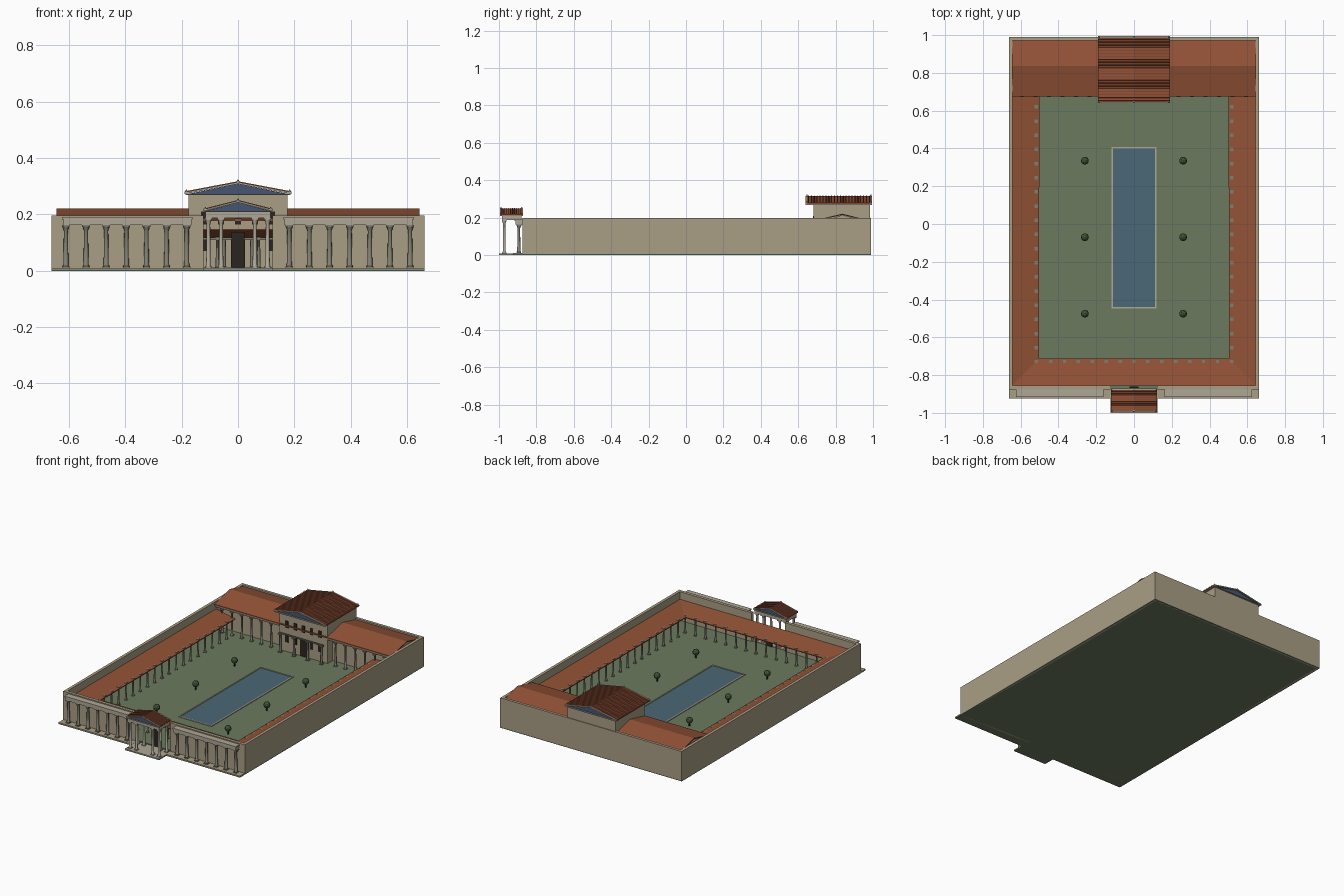
import bpy, bmesh, math
from mathutils import Vector

if "Cube" in bpy.data.objects:
    bpy.data.objects.remove(bpy.data.objects["Cube"])


def mat(name, c):
    m = bpy.data.materials.new(name)
    m.diffuse_color = (*c, 1)
    m.use_nodes = True
    m.node_tree.nodes["Principled BSDF"].inputs["Base Color"].default_value = m.diffuse_color
    return m


STONE = mat("stone", (0.40, 0.345, 0.235))
PALE = mat("pale_stone", (0.43, 0.39, 0.31))
SHADE = mat("weathered_stone", (0.22, 0.21, 0.16))
TILE = mat("terracotta", (0.29, 0.085, 0.037))
RIB = mat("dark_tile", (0.24, 0.065, 0.032))
BLUE = mat("blue_paint", (0.058, 0.09, 0.165))
GRASS = mat("grass", (0.15, 0.195, 0.115))
WATER = mat("water", (0.07, 0.14, 0.18))
DARK = mat("dark_wood", (0.025, 0.018, 0.014))
LEAF = mat("leaves", (0.05, 0.085, 0.035))


def finish(name, bm, m, smooth=False):
    bmesh.ops.recalc_face_normals(bm, faces=bm.faces)
    me = bpy.data.meshes.new(name)
    bm.to_mesh(me)
    bm.free()
    me.materials.append(m)
    ob = bpy.data.objects.new(name, me)
    bpy.context.collection.objects.link(ob)
    if smooth:
        bpy.context.view_layer.objects.active = ob
        bpy.ops.object.select_all(action='DESELECT')
        ob.select_set(True)
        bpy.ops.object.shade_smooth_by_angle(angle=math.radians(40))
    return ob


def add_box(bm, x0, x1, y0, y1, z0, z1):
    for v in bmesh.ops.create_cube(bm, size=1)["verts"]:
        v.co = Vector(((x0 + x1) / 2 + v.co.x * (x1 - x0),
                       (y0 + y1) / 2 + v.co.y * (y1 - y0),
                       (z0 + z1) / 2 + v.co.z * (z1 - z0)))


def boxes(name, m, *items):
    bm = bmesh.new()
    for b in items:
        add_box(bm, *b)
    return finish(name, bm, m)


def both(x0, x1, *rest):
    """The same box on the right and mirrored on the left."""
    return (x0, x1, *rest), (-x1, -x0, *rest)


def columns(name, spots, r, z0, z1, m=PALE, n=10):
    """Turned columns: square plinth, tapered shaft, flared capital, abacus."""
    bm = bmesh.new()
    h = z1 - z0
    prof = [(1.25, 0.03), (1.3, 0.05), (1.0, 0.07), (0.8, 0.87), (0.95, 0.9), (1.35, 0.96)]
    for x, y in spots:
        add_box(bm, x - 1.4 * r, x + 1.4 * r, y - 1.4 * r, y + 1.4 * r, z0, z0 + 0.03 * h)
        add_box(bm, x - 1.5 * r, x + 1.5 * r, y - 1.5 * r, y + 1.5 * r, z0 + 0.96 * h, z1)
        rings = [[bm.verts.new((x + r * k * math.cos(math.tau * i / n),
                                y + r * k * math.sin(math.tau * i / n), z0 + t * h))
                  for i in range(n)] for k, t in prof]
        for a, b in zip(rings, rings[1:]):
            for i in range(n):
                bm.faces.new((a[i], a[(i + 1) % n], b[(i + 1) % n], b[i]))
    return finish(name, bm, m, True)


def prism(name, pts, lo, hi, axis, m):
    """Extrude a closed 2D profile along x (profile in yz) or y (profile in xz)."""
    bm = bmesh.new()
    place = (lambda p, t: (t, p[0], p[1])) if axis == 'x' else (lambda p, t: (p[0], t, p[1]))
    a, b = ([bm.verts.new(place(p, t)) for p in pts] for t in (lo, hi))
    bm.faces.new(a)
    bm.faces.new(b)
    for i in range(len(pts)):
        j = (i + 1) % len(pts)
        bm.faces.new((a[i], a[j], b[j], b[i]))
    return finish(name, bm, m)


def temple_roof(name, w, y0, y1, z0, z1, count, t):
    """Gabled roof with blue pediments, raking cornice, rib tiles and finials."""
    chevron = [(-w, z0), (0, z1 - t), (w, z0), (w, z0 + t), (0, z1), (-w, z0 + t)]
    prism(name + "_tiles", chevron, y0 + t, y1 - t, 'y', TILE)
    for tag, a, b in (("front", y0, y0 + t), ("back", y1 - t, y1)):
        prism(f"{name}_{tag}_cornice", chevron, a, b, 'y', PALE)
    prism(name + "_pediment", [(-w * .95, z0), (w * .95, z0), (0, z1 - t)],
          y0 + 1.2 * t, y1 - 1.2 * t, 'y', BLUE)
    boxes(name + "_ledge", PALE, (-w * .98, w * .98, y0, y1, z0 - t * .5, z0))
    bm = bmesh.new()
    step = (y1 - y0 - 2 * t) / count
    up = t * .4
    for i in range(count):
        yc = y0 + t + (i + .5) * step
        for s in (-1, 1):
            a, b = ([bm.verts.new((x, yc + dy * step, z + dz))
                     for dy, dz in ((-.22, -.001), (-.12, up), (.12, up), (.22, -.001))]
                    for x, z in ((0, z1), (s * w, z0 + t)))
            for k in range(4):
                bm.faces.new((a[k], a[(k + 1) % 4], b[(k + 1) % 4], b[k]))
            bm.faces.new(b)
    finish(name + "_ribs", bm, RIB)
    bm = bmesh.new()
    for y in (y0 + t, y1 - t):
        for x, z in ((0, z1), (-w + t, z0 + t), (w - t, z0 + t)):
            add_box(bm, x - t * .7, x + t * .7, y - t * .7, y + t * .7, z - t * .5, z + t * .4)
            cone = bmesh.ops.create_cone(bm, cap_ends=True, segments=8, radius1=t * .6,
                                         radius2=t * .3, depth=t)
            bmesh.ops.translate(bm, verts=cone["verts"], vec=(x, y, z + t * .8))
    finish(name + "_finials", bm, PALE)


# ground, lawn, pool
boxes("ground_slab", GRASS, (-.662, .662, -.925, .99, 0, .005), (-.125, .125, -1, -.9, 0, .004))
boxes("lawn", GRASS, (-.645, .645, -.86, .97, .004, .008))
px, p0, p1, e = .12, -.447, .407, .008
boxes("pool_rim", PALE, (-px, px, p0, p0 + e, .004, .013), (-px, px, p1 - e, p1, .004, .013),
      *both(px - e, px, p0, p1, .004, .013))
boxes("pool_water", WATER, (-px + e, px - e, p0 + e, p1 - e, .004, .010))

# enclosure walls, open at the gate
boxes("outer_wall", STONE, *both(.643, .662, -.875, .99, 0, .197),
      (-.662, .662, .972, .99, 0, .197), *both(.122, .662, -.875, -.855, 0, .197))

# front colonnades on both sides of the gate
boxes("front_step", STONE, *both(.125, .662, -.925, -.873, .001, .01))
columns("front_columns", [(s * (.182 + .0715 * i), -.894) for s in (-1, 1) for i in range(7)],
        .009, .01, .162, SHADE)
boxes("front_entablature", PALE, *both(.165, .62, -.912, -.873, .162, .182),
      *both(.162, .625, -.916, -.873, .182, .19))

# gate portico
boxes("gate_step", PALE, (-.125, .125, -1, -.87, .002, .009))
columns("gate_columns", [(x, y) for x in (-.105, -.06, .06, .105) for y in (-.972, -.893)],
        .008, .008, .187)
boxes("gate_entablature", PALE, (-.115, .115, -.985, -.96, .187, .209),
      (-.115, .115, -.905, -.88, .187, .209), *both(.095, .115, -.96, -.905, .187, .209))
temple_roof("gate_roof", .122, -.995, -.872, .212, .249, 10, .006)
boxes("gate_door", DARK, (-.023, .023, -.867, -.86, .005, .138))

# peristyle: lean-to roof on three sides, columns and beam
bm = bmesh.new()
outer = [bm.verts.new((x, y, .145)) for x, y in ((-.645, .69), (-.645, -.856), (.645, -.856), (.645, .69))]
inner = [bm.verts.new((x, y, .118)) for x, y in ((-.502, .69), (-.502, -.712), (.502, -.712), (.502, .69))]
for i in range(3):
    bm.faces.new((outer[i], outer[i + 1], inner[i + 1], inner[i]))
roof = finish("peristyle_roof", bm, TILE)
sol = roof.modifiers.new("thickness", 'SOLIDIFY')
sol.thickness = .005
sol.offset = 0
spots = [(s * .517, -.73 + .075 * i) for s in (-1, 1) for i in range(19)]
spots += [(-.515 + .0736 * i, -.73) for i in range(1, 14)]
columns("peristyle_columns", spots, .006, .007, .125, SHADE, n=8)
boxes("peristyle_beam", SHADE, *both(.509, .523, -.737, .68, .109, .118),
      (-.523, .523, -.737, -.723, .109, .118))

# rear wing with long gabled roof
boxes("rear_wing_walls", STONE, (-.643, .643, .735, .972, .005, .185))
prism("rear_wing_roof", [(.675, .177), (.836, .215), (.978, .181), (.978, .186), (.836, .221), (.675, .183)],
      -.645, .645, 'x', TILE)
prism("rear_wing_gables", [(.735, .18), (.965, .18), (.836, .214)], -.635, .635, 'x', STONE)
columns("rear_wing_columns", [(s * (.235 + .0715 * i), .682) for s in (-1, 1) for i in range(6)],
        .007, .007, .166, SHADE, n=8)
boxes("rear_wing_beam", SHADE, *both(.176, .643, .677, .692, .166, .179))

# central hall
boxes("hall_body", STONE, (-.176, .176, .682, .985, .005, .269))
temple_roof("hall_roof", .19, .64, .995, .272, .315, 22, .007)
boxes("hall_windows", DARK,
      *[(x - .011, x + .011, .679, .69, .165, .21) for x in (-.12, -.06, 0, .06, .12)],
      *[(x - .011, x + .011, .679, .69, .07, .115) for x in (-.12, -.06, .06, .12)],
      (-.025, .025, .679, .69, .006, .115))
columns("hall_columns", [(x, .655) for x in (-.15, -.05, .05, .15)], .008, .007, .13, SHADE)
boxes("hall_lintel", SHADE, (-.16, .16, .65, .66, .13, .136))

# clipped trees
for k, (x, y) in enumerate([(s * .26, y) for s in (-1, 1) for y in (.335, -.07, -.475)]):
    bm = bmesh.new()
    bmesh.ops.create_cone(bm, cap_ends=True, segments=8, radius1=.005, radius2=.004, depth=.03)
    bmesh.ops.translate(bm, verts=bm.verts, vec=(x, y, .02))
    finish(f"tree_trunk_{k}", bm, DARK)
    bm = bmesh.new()
    bmesh.ops.create_icosphere(bm, subdivisions=2, radius=.021)
    bmesh.ops.translate(bm, verts=bm.verts, vec=(x, y, .046))
    finish(f"tree_crown_{k}", bm, LEAF)
